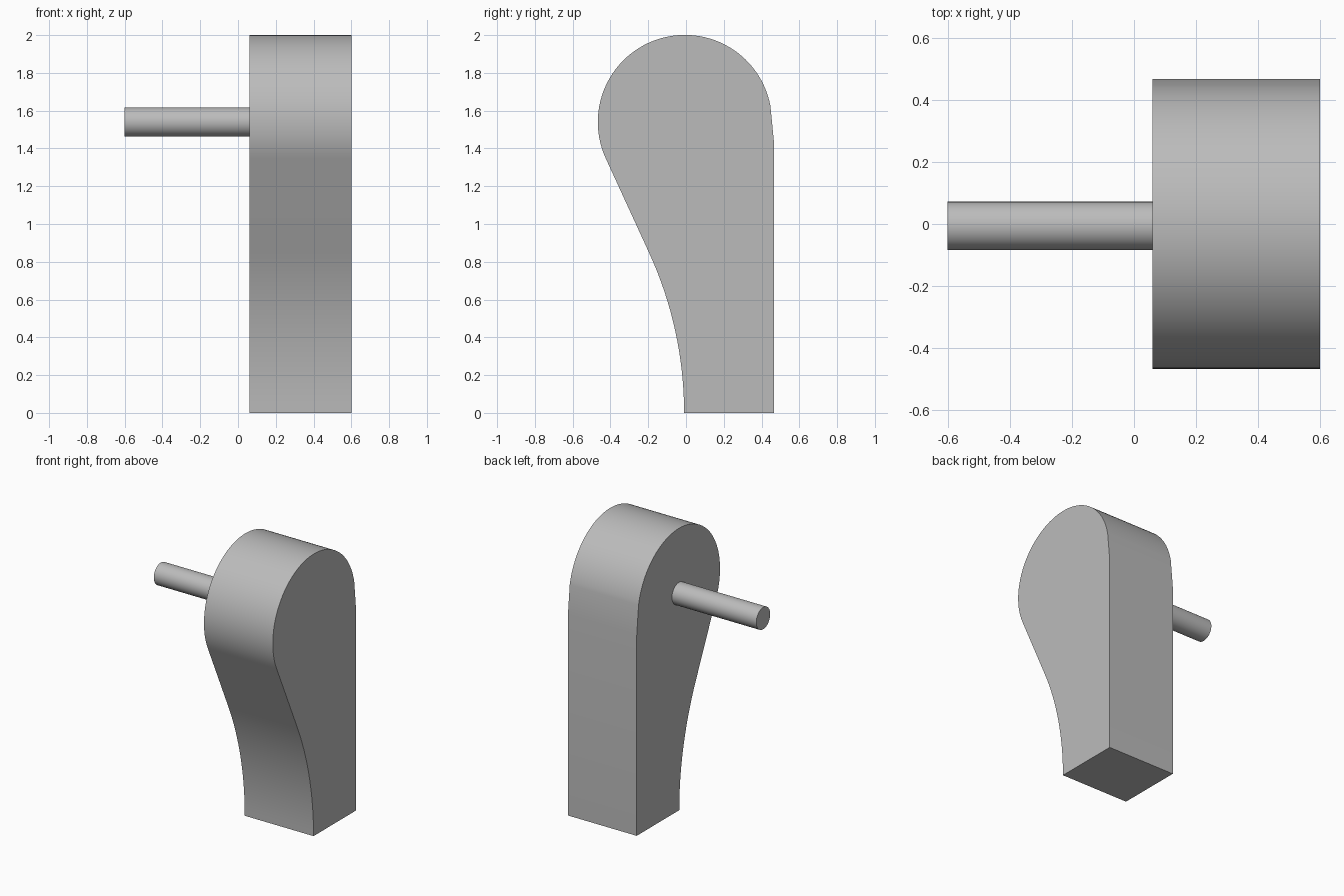
import bpy
import bmesh
from math import sin, cos, radians
from mathutils import Matrix

cube = bpy.data.objects.get("Cube")
if cube:
    bpy.data.objects.remove(cube)

grey = bpy.data.materials.new("plain grey")
grey.use_nodes = True
colour = (0.5, 0.5, 0.5, 1)
grey.diffuse_color = colour
grey.node_tree.nodes["Principled BSDF"].inputs["Base Color"].default_value = colour


def add_object(name, bm):
    """Turn a bmesh into a smooth object with sharp edges kept."""
    bmesh.ops.recalc_face_normals(bm, faces=bm.faces)
    mesh = bpy.data.meshes.new(name)
    bm.to_mesh(mesh)
    bm.free()
    mesh.materials.append(grey)
    obj = bpy.data.objects.new(name, mesh)
    bpy.context.collection.objects.link(obj)
    bpy.ops.object.select_all(action='DESELECT')
    obj.select_set(True)
    bpy.context.view_layer.objects.active = obj
    bpy.ops.object.shade_smooth_by_angle(angle=radians(30))
    return obj


def arc(cy, cz, radius, start, end, steps):
    """Points along an arc in the y-z plane, angles in degrees."""
    angles = [radians(start + (end - start) * i / steps) for i in range(steps + 1)]
    return [(cy + radius * cos(a), cz + radius * sin(a)) for a in angles]


# Lever body: straight back, round head and a concave neck, extruded sideways
HEAD_Y, HEAD_Z = -0.006, 1.54
profile = [(0.467, 0), (0.467, 1.42)]
profile += arc(HEAD_Y, HEAD_Z, 0.461, 11, 204.7, 56)
profile += arc(-2.04, 0, 2.03, 24.7, 0, 16)

bm = bmesh.new()
side = bm.faces.new([bm.verts.new((0.06, y, z)) for y, z in profile])
extruded = bmesh.ops.extrude_face_region(bm, geom=[side], use_keep_orig=True)
moved = [v for v in extruded["geom"] if isinstance(v, bmesh.types.BMVert)]
bmesh.ops.translate(bm, verts=moved, vec=(0.54, 0, 0))
add_object("lever_body", bm)

# Pivot pin: round rod standing out from the side of the head
PIN_START, PIN_END = -0.602, 0.06
bm = bmesh.new()
place = (Matrix.Translation(((PIN_START + PIN_END) / 2, HEAD_Y, HEAD_Z))
         @ Matrix.Rotation(radians(90), 4, 'Y'))
bmesh.ops.create_cone(bm, cap_ends=True, segments=40, radius1=0.078, radius2=0.078,
                      depth=PIN_END - PIN_START, matrix=place)
add_object("pivot_pin", bm)
